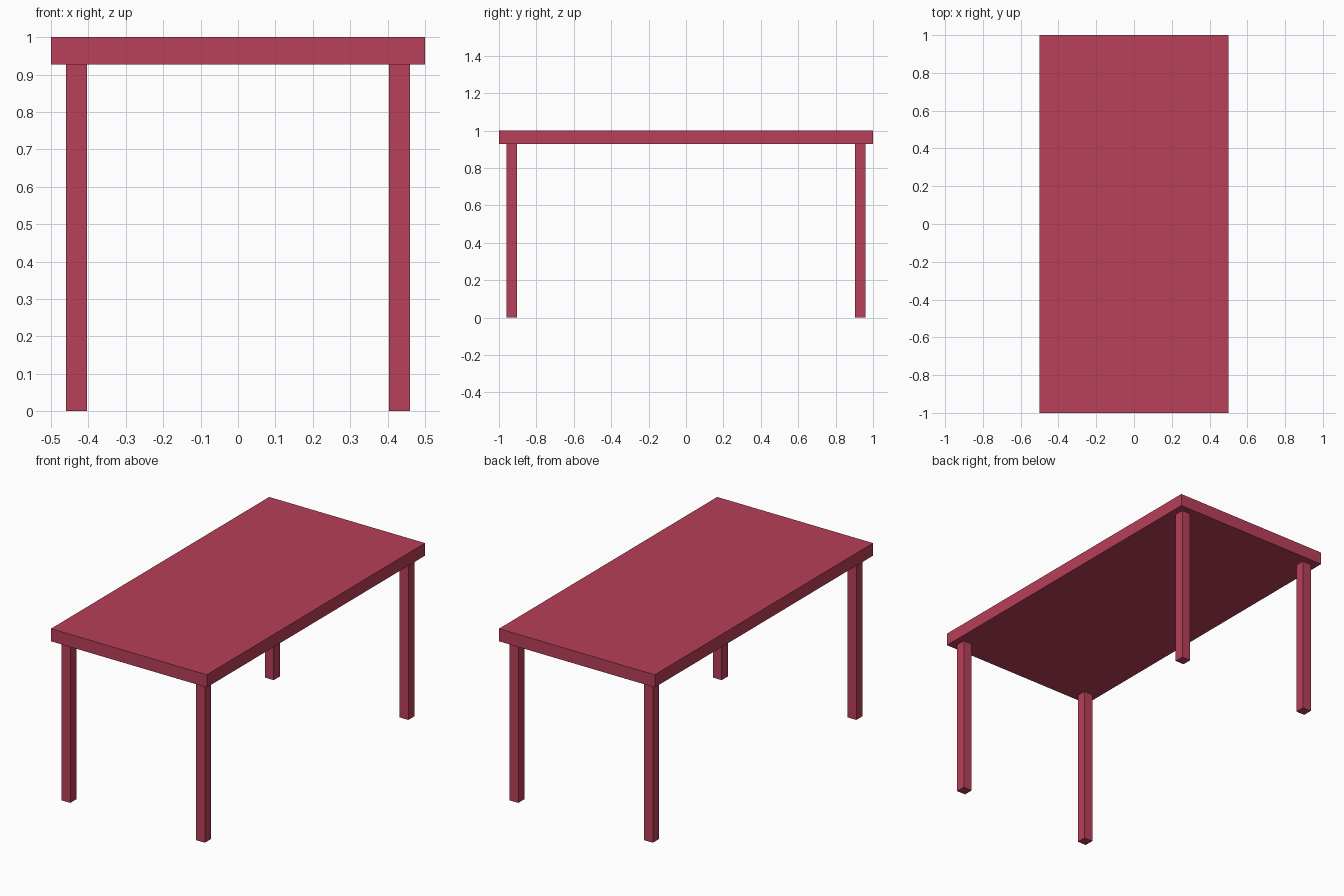
import bpy

if "Cube" in bpy.data.objects:
    bpy.data.objects.remove(bpy.data.objects["Cube"])

red = bpy.data.materials.new("red_paint")
red.diffuse_color = (0.48, 0.05, 0.10, 1)
red.use_nodes = True
red.node_tree.nodes["Principled BSDF"].inputs["Base Color"].default_value = red.diffuse_color


def box(name, center, size):
    bpy.ops.mesh.primitive_cube_add(size=1, location=center)
    obj = bpy.context.object
    obj.name = name
    obj.scale = size
    bpy.ops.object.transform_apply(location=False, rotation=False, scale=True)
    obj.data.materials.append(red)
    return obj


HEIGHT, THICK, LEG = 1.0, 0.073, 0.056
LEG_H = HEIGHT - THICK

# Table top
box("table_top", (0, 0, HEIGHT - THICK / 2), (1, 2, THICK))

# Four square legs, slightly inset from the corners
for side, sx in (("left", -1), ("right", 1)):
    for end, sy in (("front", -1), ("back", 1)):
        box(f"{end}_{side}_leg", (sx * 0.432, sy * 0.932, LEG_H / 2), (LEG, LEG, LEG_H))
